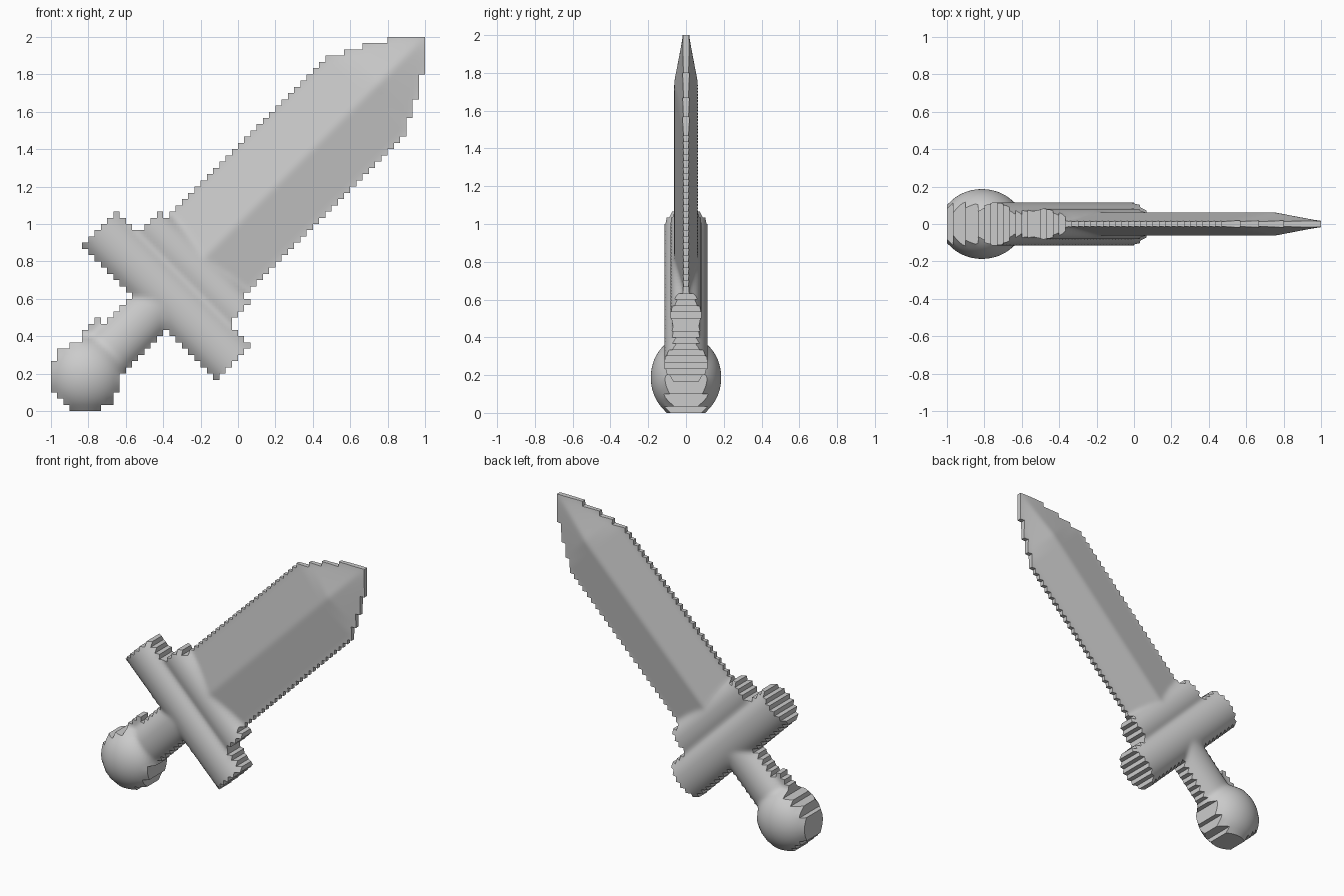
import bpy
import bmesh
from math import sqrt

cube = bpy.data.objects.get("Cube")
if cube:
    bpy.data.objects.remove(cube)

PIXELS = 60            # stair-step resolution of the outline
FINE = 2               # surface subdivisions inside each step
N = PIXELS * FINE
STEP = 2 / N
POMMEL = -1.15         # pommel centre along the sword axis


def along_across(x, z):
    """Distance along the diagonal sword axis, and across it."""
    return (x + z - 1) / sqrt(2), (x - z + 1) / sqrt(2)


def arch(d, width, depth):
    """Rounded half-section: depth at the middle, zero at the given width."""
    return depth * sqrt(max(0, 1 - (d / width) ** 2))


# Each part has an outline test and a half-thickness
def blade_width(s):
    return 0.285 - 0.56 * max(0, s - 0.99)


def blade_inside(s, t):
    return s > -0.35 and abs(t) < blade_width(s)


def blade_depth(s, t):
    if s < -0.38:
        return 0
    ridge = max(0, 1 - abs(t) / max(0.02, blade_width(s)))
    return 0.014 + 0.05 * ridge * max(0, min(1, (1.42 - s) / 0.36))


def guard_inside(s, t):
    return abs(s + 0.54) < 0.13 and abs(t) < 0.495


def guard_depth(s, t):
    return arch(s + 0.54, 0.15, 0.115) if abs(t) < 0.56 else 0


def collar_inside(s, t):
    return -0.45 < s < -0.25 and abs(t) < 0.345


def collar_depth(s, t):
    return arch(s + 0.34, 0.12, 0.082) if abs(t) < 0.42 else 0


def grip_inside(s, t):
    nub = -1.03 < s < -0.88 and -0.18 < t < 0
    return POMMEL < s < -0.5 and abs(t) < 0.118 or nub


def grip_depth(s, t):
    return max(0.04, arch(t, 0.14, 0.105)) if POMMEL < s < -0.5 and abs(t) < 0.22 else 0


def pommel_inside(s, t):
    return sqrt((s - POMMEL) ** 2 + t * t) < 0.19


def pommel_depth(s, t):
    return arch(sqrt((s - POMMEL) ** 2 + t * t), 0.22, 0.187)


PARTS = {
    "blade": (blade_inside, blade_depth),
    "crossguard": (guard_inside, guard_depth),
    "collar": (collar_inside, collar_depth),
    "grip": (grip_inside, grip_depth),
    "pommel": (pommel_inside, pommel_depth),
}

# Cells covered by any part, following the stepped outline
cells = set()
for i in range(N):
    for j in range(N):
        cx = (i // FINE + 0.5) * FINE * STEP - 1
        cz = (j // FINE + 0.5) * FINE * STEP
        if any(inside(*along_across(cx, cz)) for inside, _ in PARTS.values()):
            cells.add((i, j))

# Half-thickness at every lattice point, blended softly where parts meet
depth = {}
owner = {}
for i, j in cells:
    for p in ((i, j), (i + 1, j), (i + 1, j + 1), (i, j + 1)):
        s, t = along_across(p[0] * STEP - 1, p[1] * STEP)
        options = {name: fn(s, t) for name, (_, fn) in PARTS.items()}
        owner[p] = max(options, key=options.get)
        depth[p] = max(0.014, options[owner[p]])
for _ in range(2):
    blended = {}
    for (i, j), d in depth.items():
        ring = [depth.get(q, d) for q in ((i - 1, j), (i + 1, j), (i, j - 1), (i, j + 1))]
        blended[i, j] = d * 0.5 + sum(ring) * 0.125
    depth = blended

# Front and back skins, closed by walls along the stepped outline
bm = bmesh.new()
front, back = {}, {}
for (i, j), d in depth.items():
    front[i, j] = bm.verts.new((i * STEP - 1, -d, j * STEP))
    back[i, j] = bm.verts.new((i * STEP - 1, d, j * STEP))
for i, j in sorted(cells):
    corners = [(i, j), (i + 1, j), (i + 1, j + 1), (i, j + 1)]
    bm.faces.new([front[c] for c in corners])
    bm.faces.new([back[c] for c in reversed(corners)])
    neighbours = [(i, j - 1), (i + 1, j), (i, j + 1), (i - 1, j)]
    for k, n in enumerate(neighbours):
        if n not in cells:
            a, b = corners[k], corners[(k + 1) % 4]
            bm.faces.new((front[b], front[a], back[a], back[b]))
bm.verts.index_update()
members = {name: [] for name in PARTS}
for p, name in owner.items():
    members[name] += [front[p].index, back[p].index]

mesh = bpy.data.meshes.new("sword")
bm.to_mesh(mesh)
bm.free()
sword = bpy.data.objects.new("sword", mesh)
bpy.context.collection.objects.link(sword)
for name, indices in members.items():
    sword.vertex_groups.new(name=name).add(indices, 1, 'REPLACE')

# One plain grey
grey = bpy.data.materials.new("plain_grey")
grey.use_nodes = True
colour = (0.6, 0.6, 0.6, 1)
grey.diffuse_color = colour
grey.node_tree.nodes["Principled BSDF"].inputs["Base Color"].default_value = colour
mesh.materials.append(grey)

bpy.ops.object.select_all(action='DESELECT')
sword.select_set(True)
bpy.context.view_layer.objects.active = sword
bpy.ops.object.shade_smooth_by_angle(angle=0.75)
